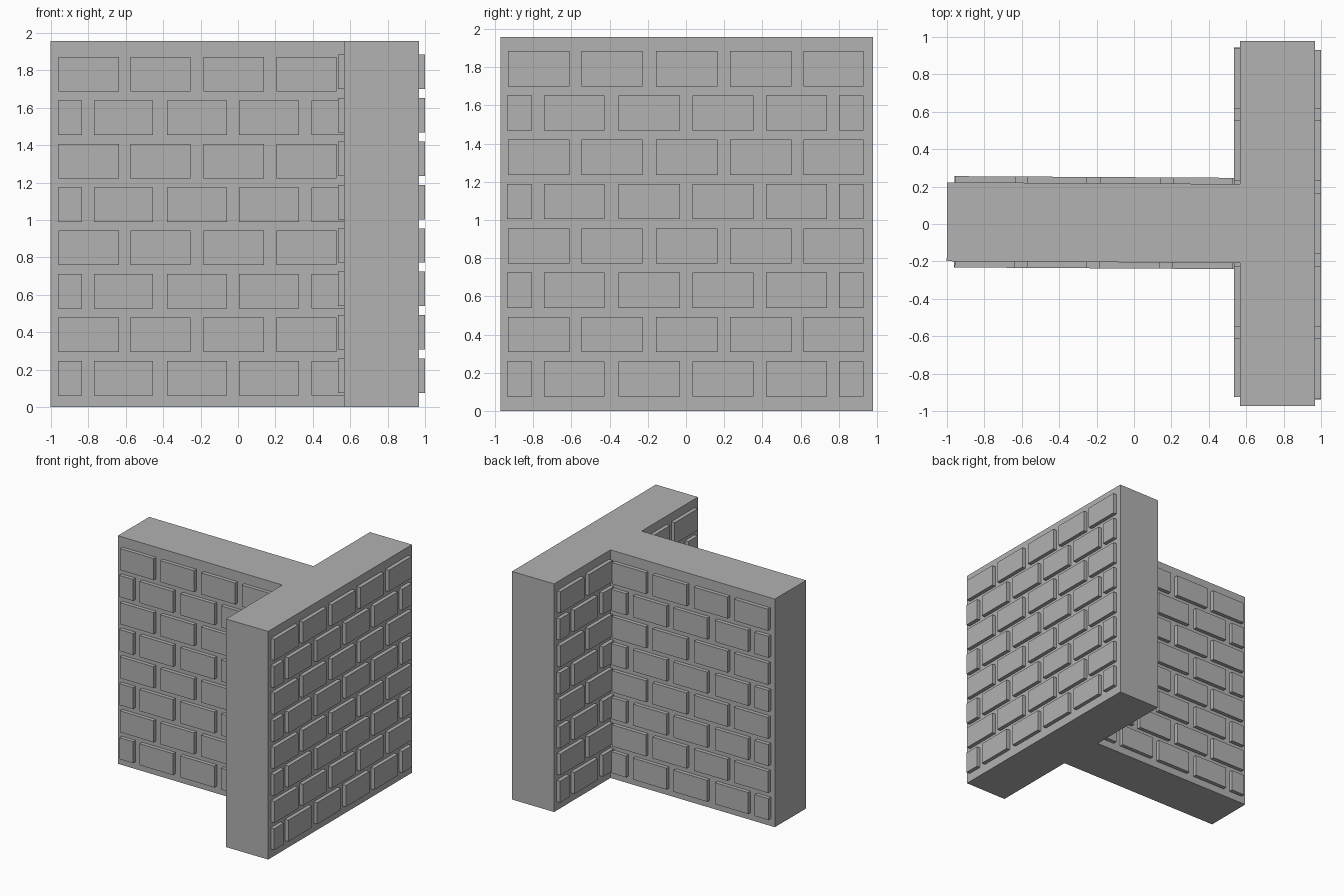
import bpy, bmesh
from mathutils import Matrix

if "Cube" in bpy.data.objects:
    bpy.data.objects.remove(bpy.data.objects["Cube"])

stone = bpy.data.materials.new("grey_stone")
stone.diffuse_color = (0.445, 0.445, 0.445, 1)
stone.use_nodes = True
stone.node_tree.nodes["Principled BSDF"].inputs["Base Color"].default_value = stone.diffuse_color

FULL = [(-0.935, -0.613), (-0.55, -0.23), (-0.16, 0.163), (0.228, 0.55), (0.613, 0.927)]
OFFSET = [(-0.94, -0.81), (-0.747, -0.43), (-0.357, -0.035), (0.03, 0.35), (0.417, 0.735), (0.797, 0.927)]


def add_box(bm, lo, hi):
    """Axis-aligned box between two corners."""
    size = [b - a for a, b in zip(lo, hi)]
    mid = [(a + b) / 2 for a, b in zip(lo, hi)]
    bmesh.ops.create_cube(bm, size=1, matrix=Matrix.Translation(mid) @ Matrix.Diagonal((*size, 1)))


def make_object(name, bm, matrix):
    mesh = bpy.data.meshes.new(name)
    bm.to_mesh(mesh)
    bm.free()
    mesh.materials.append(stone)
    ob = bpy.data.objects.new(name, mesh)
    ob.matrix_world = matrix
    bpy.context.collection.objects.link(ob)


def make_slab(name, lo, hi, matrix):
    bm = bmesh.new()
    add_box(bm, lo, hi)
    make_object(name, bm, matrix)


def make_bricks(name, depth, z0, matrix, shift=0, limit=9, hidden=None):
    """Staggered courses standing out from a face that looks towards -y."""
    bm = bmesh.new()
    for row in range(8):
        z = z0 + row * 0.232
        for a, b in (FULL if row % 2 else OFFSET):
            a, b = a + shift, min(b + shift, limit)
            if a >= limit or (hidden and hidden[0] < a and b < hidden[1]):
                continue
            add_box(bm, (a, -depth - 0.033, z), (b, -depth + 0.01, z + 0.184))
    make_object(name, bm, matrix)


# Cross wall, running front to back, bricked on both long sides
cross = Matrix.Translation((0.767, 0.003, 0)) @ Matrix.Rotation(1.570796, 4, 'Z')
make_slab("cross_wall", (-0.975, -0.2, 0), (0.975, 0.2, 1.957), cross)
make_bricks("cross_wall_outer_bricks", 0.2, 0.076, cross)
make_bricks("cross_wall_inner_bricks", 0.2, 0.076, cross @ Matrix.Rotation(3.141593, 4, 'Z'),
            hidden=(-0.2, 0.2))

# Stem wall, very slightly turned, joining the cross wall
stem = Matrix.Translation((0, 0.006, 0)) @ Matrix.Rotation(-0.006, 4, 'Z')
make_slab("stem_wall", (-1, -0.211, 0), (0.6, 0.211, 1.957), stem)
make_bricks("stem_wall_front_bricks", 0.211, 0.063, stem, shift=-0.022, limit=0.6)
make_bricks("stem_wall_back_bricks", 0.211, 0.063, stem @ Matrix.Diagonal((1, -1, 1, 1)),
            shift=-0.022, limit=0.6)
